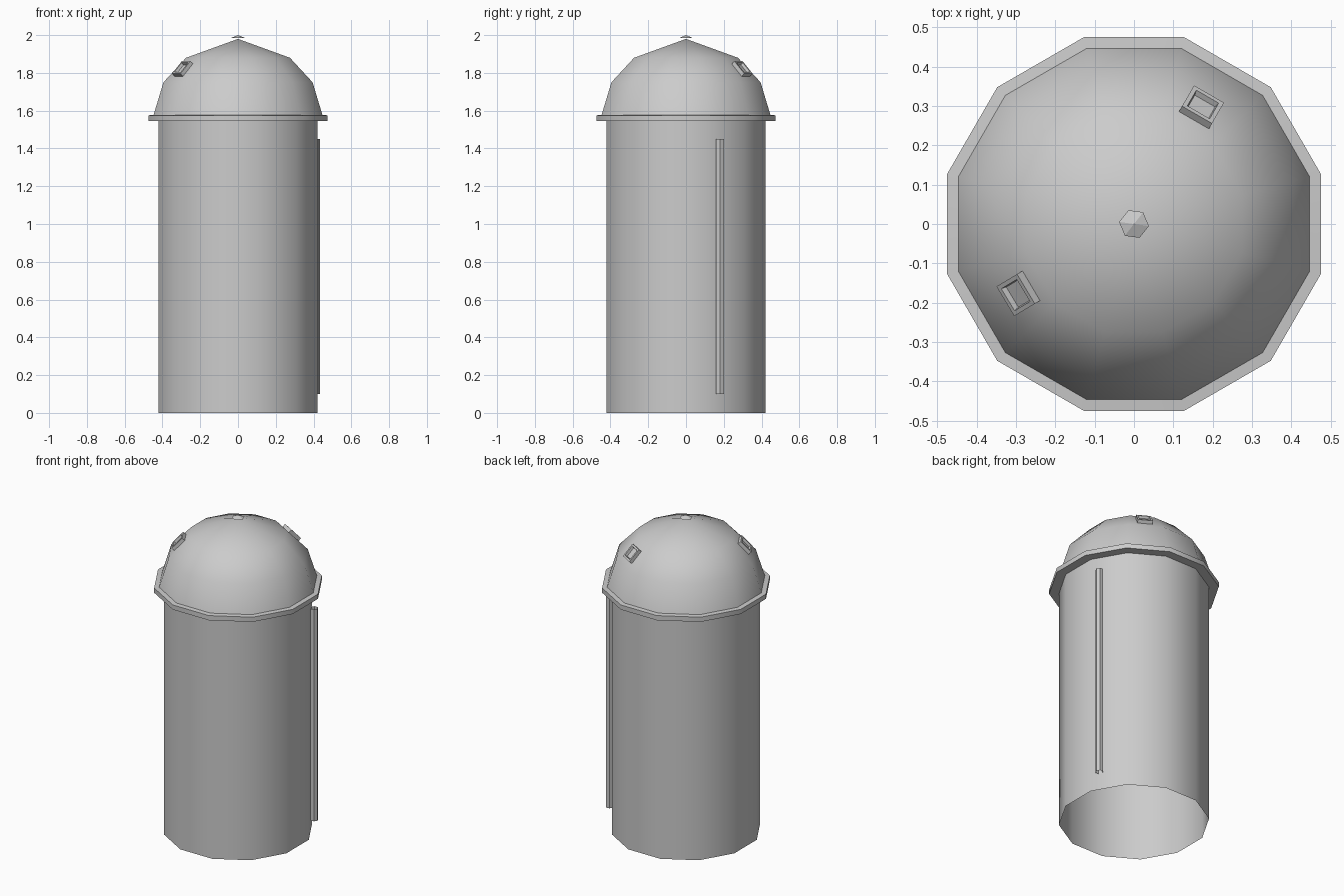
import bpy, bmesh, math
from mathutils import Matrix, Vector

if "Cube" in bpy.data.objects:
    bpy.data.objects.remove(bpy.data.objects["Cube"])

SIDES = 12
K = 1 / math.cos(math.pi / SIDES)   # flat-to-flat half width -> corner radius


def finish(bm, name, smooth=True):
    bmesh.ops.remove_doubles(bm, verts=bm.verts, dist=1e-5)
    bmesh.ops.recalc_face_normals(bm, faces=bm.faces)
    me = bpy.data.meshes.new(name)
    bm.to_mesh(me)
    bm.free()
    ob = bpy.data.objects.new(name, me)
    bpy.context.collection.objects.link(ob)
    if smooth:
        bpy.ops.object.select_all(action='DESELECT')
        ob.select_set(True)
        bpy.context.view_layer.objects.active = ob
        bpy.ops.object.shade_smooth_by_angle(angle=math.radians(35))
    return ob


def lathe(name, profile, sides=SIDES, start=15, centre=(0, 0), smooth=True):
    """Revolve (radius, z) points; radius 0 closes to a tip."""
    bm = bmesh.new()
    rings = []
    for r, z in profile:
        angs = [math.radians(start) + 2 * math.pi * i / sides for i in range(sides)]
        if r == 0:
            rings.append([bm.verts.new((*centre, z))] * sides)
        else:
            rings.append([bm.verts.new((centre[0] + r * math.cos(a),
                                        centre[1] + r * math.sin(a), z)) for a in angs])
    for a, b in zip(rings, rings[1:]):
        for i in range(sides):
            j = (i + 1) % sides
            bm.faces.new(list(dict.fromkeys((a[i], a[j], b[j], b[i]))))
    return finish(bm, name, smooth)


# Open-bottomed silo wall
lathe("silo_wall", [(0.42 * K, 0), (0.42 * K, 1.55)])

# Overhanging rim under the dome
lathe("dome_rim", [(0.42 * K, 1.545), (0.475 * K, 1.545),
                   (0.475 * K, 1.575), (0.445 * K, 1.578)])

# Faceted dome roof
lathe("dome_roof", [(0.447 * K, 1.577), (0.395 * K, 1.75), (0.275 * K, 1.88), (0, 1.98)])

# Small cap on the peak
lathe("peak_cap", [(0, 1.985), (0.038, 1.985), (0, 2.0)], 6, 52, smooth=False)

# Filler pipe up the side
lathe("side_pipe", [(0.023, 0.10), (0.023, 1.45)], 6, 0, (0.412, 0.18), smooth=False)


def hatch(name, azimuth):
    """Square framed hatch with a recessed panel, lying on the dome slope."""
    bm = bmesh.new()
    bmesh.ops.create_cube(bm, size=1, matrix=Matrix.Diagonal((0.09, 0.088, 0.03, 1)))
    bm.faces.ensure_lookup_table()
    top = max(bm.faces, key=lambda f: f.calc_center_median().z)
    bmesh.ops.inset_region(bm, faces=[top], thickness=0.016)
    bmesh.ops.inset_region(bm, faces=[top], thickness=0.004, depth=-0.015)
    tilt = math.atan2(0.12, 0.13)
    bm.transform(Matrix.Rotation(math.radians(azimuth), 4, 'Z')
                 @ Matrix.Translation(Vector((0.34, 0, 1.819)))
                 @ Matrix.Rotation(math.pi / 2 - tilt, 4, 'Y'))
    finish(bm, name, smooth=False)


# Two roof hatches
hatch("back_hatch", 60)
hatch("front_hatch", 211)
